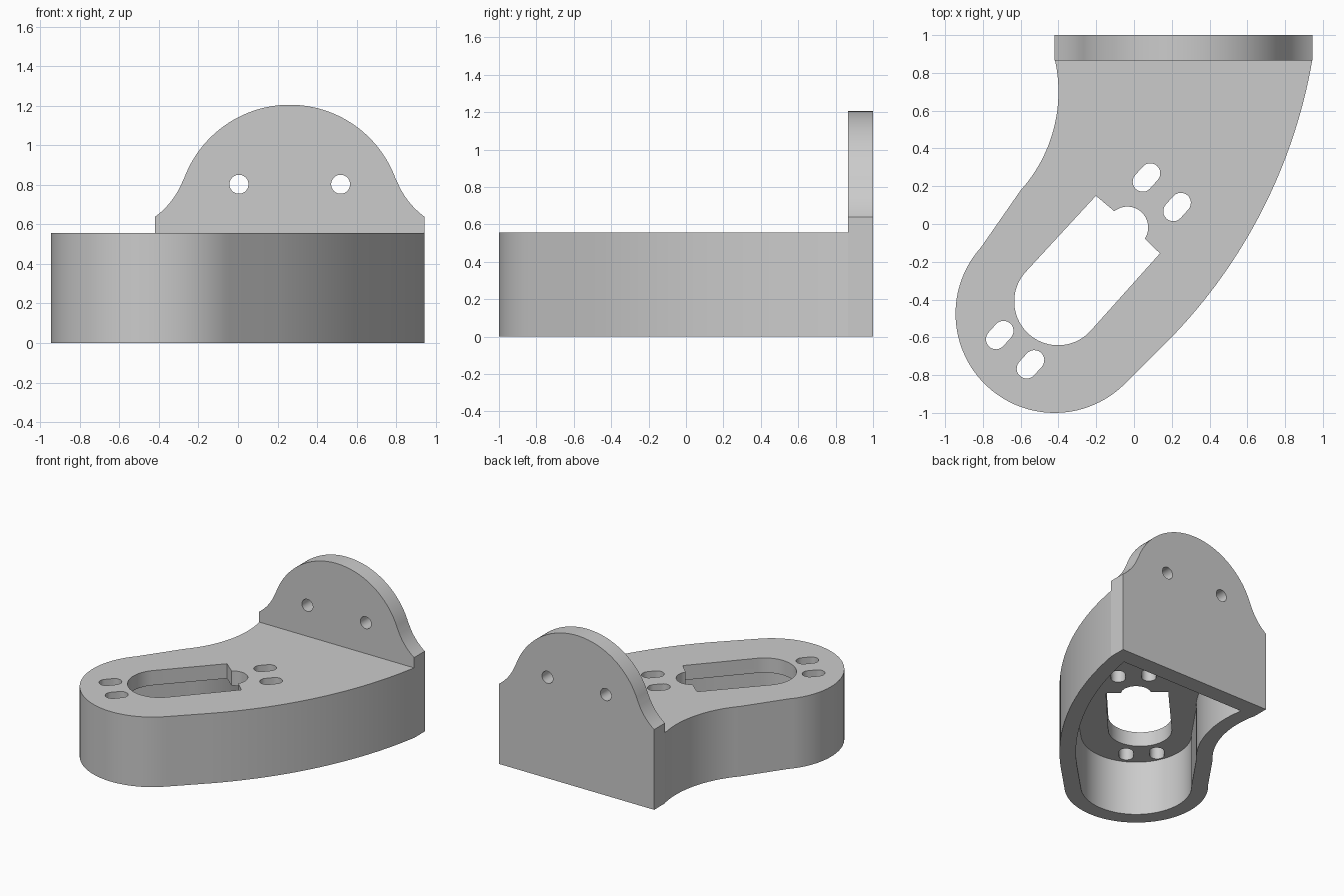
import bpy, bmesh
from math import sin, cos, asin, radians, degrees
from mathutils import Vector

if "Cube" in bpy.data.objects:
    bpy.data.objects.remove(bpy.data.objects["Cube"])


def arc(cx, cy, r, a0, a1, n=24):
    """Points on an arc, angles in degrees."""
    steps = [radians(a0 + (a1 - a0) * i / n) for i in range(n + 1)]
    return [(cx + r * cos(a), cy + r * sin(a)) for a in steps]


def prism(name, pts, lo, hi, upright=False):
    """Extrude an outline along z, or along y when upright (outline in xz)."""
    bm = bmesh.new()
    place = (lambda p: (p[0], lo, p[1])) if upright else (lambda p: (p[0], p[1], lo))
    face = bm.faces.new([bm.verts.new(place(p)) for p in pts])
    ext = bmesh.ops.extrude_face_region(bm, geom=[face])
    step = Vector((0, hi - lo, 0)) if upright else Vector((0, 0, hi - lo))
    bmesh.ops.translate(bm, vec=step,
                        verts=[v for v in ext["geom"] if isinstance(v, bmesh.types.BMVert)])
    bmesh.ops.remove_doubles(bm, verts=bm.verts, dist=1e-5)
    bmesh.ops.recalc_face_normals(bm, faces=bm.faces)
    me = bpy.data.meshes.new(name)
    bm.to_mesh(me)
    bm.free()
    ob = bpy.data.objects.new(name, me)
    bpy.context.collection.objects.link(ob)
    return ob


def combine(target, tool, operation):
    """Apply a boolean and discard the tool object."""
    tool.hide_render = True
    mod = target.modifiers.new(operation, 'BOOLEAN')
    mod.operation, mod.object, mod.solver = operation, tool, 'EXACT'
    bpy.context.view_layer.objects.active = target
    bpy.ops.object.modifier_apply(modifier=mod.name)
    bpy.data.objects.remove(tool)


PLATE_Y, TOP, AXIS = 0.865, 0.557, 48


def body_outline(inset):
    """Curved arm: right flank, left flank, round front end (counter-clockwise)."""
    rr, rl = 2.8 - inset, 0.78 + inset
    right = arc(-1.815, 1.346, rr, -44, degrees(asin((PLATE_Y - 1.346) / rr)), 32)
    left = arc(-1.18, 0.7, rl, degrees(asin((PLATE_Y - 0.7) / rl)), -42, 24)
    end = arc(-0.42, -0.475, 0.525 - inset, 138, 316, 48)
    return right, left, end


# Arm body, running slightly into the back plate
right, left, end = body_outline(0)
bracket = prism("bracket", right + [(0.94, 0.95), (-0.415, 0.95)] + left + end, 0, TOP)

# Back plate: dome with flared shoulders, mirrored about its centre
C = 0.262
dome = arc(C, 0.635, 0.57, 90, 160, 32)
flare = arc(-0.661, 0.970, 0.41, -20, -54, 12)
half = dome + flare[1:] + [(-0.42, 0.638), (-0.42, 0)]
mirrored = [(2 * C - x, z) for x, z in reversed(half)]
combine(bracket, prism("back_plate", half + mirrored[:-1], PLATE_Y, 1.0, True), 'UNION')

# Hollow underside
right, left, end = body_outline(0.12)
combine(bracket, prism("cavity", right + left + end, -0.1, 0.44), 'DIFFERENCE')

# Large slot: round front end, square back end with a round notch
d = Vector((cos(radians(AXIS)), sin(radians(AXIS))))
n = Vector((-d.y, d.x))
mid = Vector((-0.032, -0.003))
notch = arc(-0.035, -0.018, 0.11, AXIS - 81, AXIS + 81, 24)
slot = (arc(-0.402, -0.41, 0.232, AXIS + 90, AXIS + 270, 36)
        + [tuple(mid - n * 0.228)] + notch + [tuple(mid + n * 0.228)])
combine(bracket, prism("main_slot", slot, 0.3, 0.7), 'DIFFERENCE')

# Four small adjustment slots
for x, y in [(0.066, 0.246), (0.228, 0.09), (-0.711, -0.588), (-0.548, -0.743)]:
    o = d * 0.03
    pts = (arc(x + o.x, y + o.y, 0.053, AXIS - 90, AXIS + 90, 12)
           + arc(x - o.x, y - o.y, 0.053, AXIS + 90, AXIS + 270, 12))
    combine(bracket, prism("small_slot", pts, 0.3, 0.7), 'DIFFERENCE')

# Two bolt holes in the back plate
for x in (C - 0.257, C + 0.257):
    hole = prism("bolt_hole", arc(x, 0.803, 0.048, 0, 350, 35), 0.7, 1.2, True)
    combine(bracket, hole, 'DIFFERENCE')

bpy.ops.object.select_all(action='DESELECT')
bracket.select_set(True)
bpy.context.view_layer.objects.active = bracket
bpy.ops.object.shade_smooth_by_angle(angle=radians(25))
